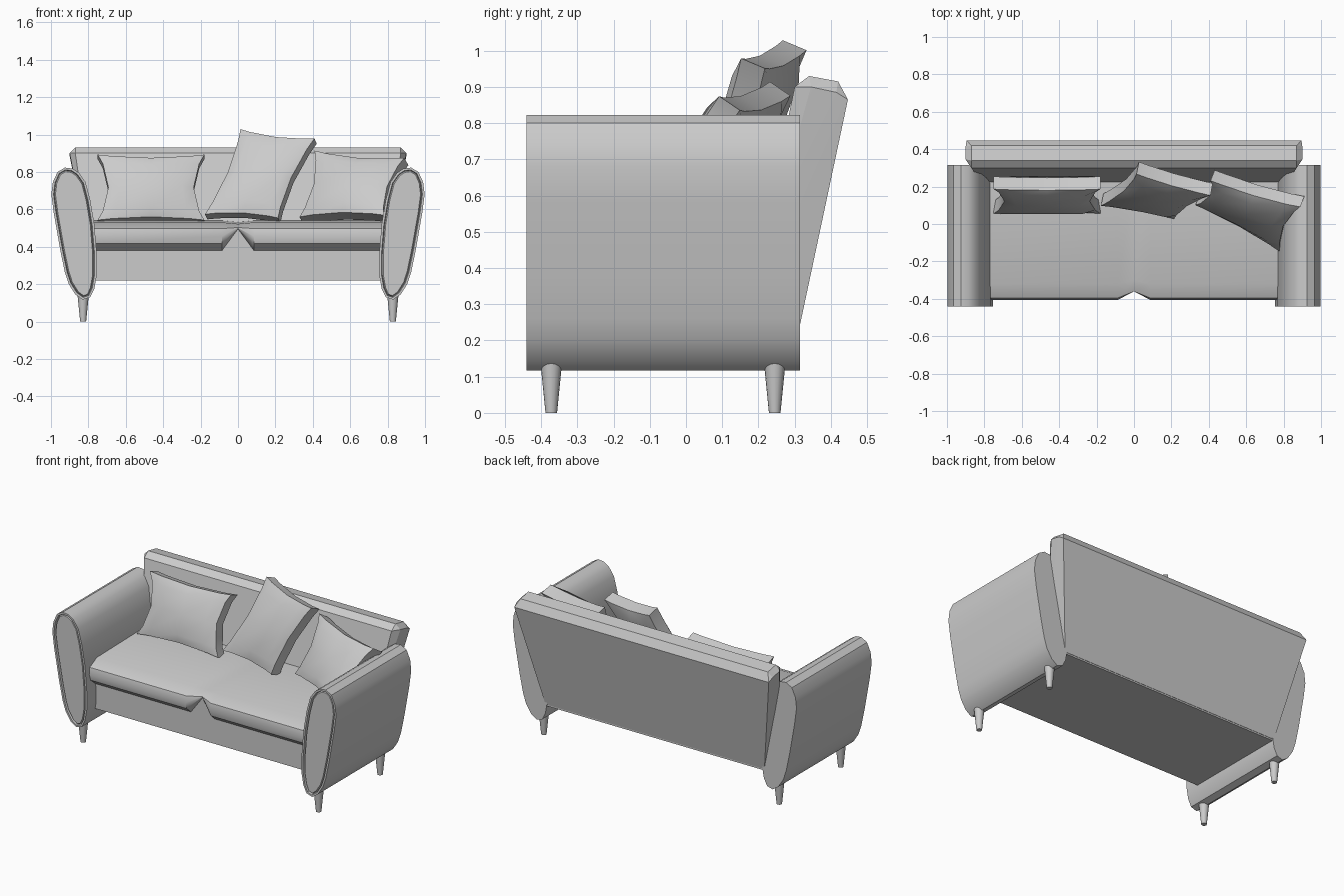
import bpy, bmesh, math
from mathutils import Vector

if "Cube" in bpy.data.objects:
    bpy.data.objects.remove(bpy.data.objects["Cube"])


def finish(name, bm, angle=35):
    bmesh.ops.recalc_face_normals(bm, faces=bm.faces)
    me = bpy.data.meshes.new(name)
    bm.to_mesh(me)
    bm.free()
    me.shade_smooth()
    me.set_sharp_from_angle(angle=math.radians(angle))
    ob = bpy.data.objects.new(name, me)
    bpy.context.collection.objects.link(ob)
    return ob


def loft(rings):
    """Skin closed rings of points and cap both ends."""
    bm = bmesh.new()
    vs = [[bm.verts.new(p) for p in r] for r in rings]
    n = len(rings[0])
    for a, b in zip(vs, vs[1:]):
        for i in range(n):
            j = (i + 1) % n
            bm.faces.new((a[i], a[j], b[j], b[i]))
    caps = [bm.faces.new(vs[0]), bm.faces.new(vs[-1])]
    bmesh.ops.recalc_face_normals(bm, faces=bm.faces)
    return bm, caps


# Arms: tilted oval profile pulled from front to back, with a piped front panel
ARM = [(.925, .823), (.965, .80), (.99, .745), (.998, .68), (.985, .58), (.95, .38),
       (.925, .26), (.905, .20), (.87, .145), (.83, .117), (.79, .13), (.768, .175),
       (.755, .25), (.755, .36), (.768, .52), (.79, .65), (.815, .745), (.85, .795), (.885, .818)]
for s, side in ((-1, "left"), (1, "right")):
    bm, caps = loft([[(s * x, y, z) for x, z in ARM] for y in (-.44, .315)])
    for t, d in ((.012, 0), (.004, -.014), (.006, .010)):
        bmesh.ops.inset_region(bm, faces=[caps[0]], thickness=t, depth=d)
    finish(side + "_arm", bm)

    # Tapered legs
    for y, end in ((-.372, "front"), (.245, "back")):
        bm = bmesh.new()
        bmesh.ops.create_cone(bm, cap_ends=True, segments=16, radius1=.016, radius2=.03, depth=.14)
        bmesh.ops.translate(bm, verts=bm.verts, vec=(s * .828, y, .07))
        finish(f"{side}_{end}_leg", bm)

# Base frame
bm = bmesh.new()
bmesh.ops.create_cube(bm, size=1)
bmesh.ops.scale(bm, verts=bm.verts, vec=(1.56, .66, .28))
bmesh.ops.translate(bm, verts=bm.verts, vec=(0, -.02, .36))
finish("base", bm)

# Seat cushions: one section, pinched where the two cushions meet
FULL = [(-.352, .38), (-.395, .417), (-.405, .455), (-.395, .497), (-.32, .53), (.27, .54), (.27, .40)]
SEAM = [(-.352, .495), (-.358, .498), (-.36, .50), (-.36, .503), (-.30, .522), (.27, .532), (.27, .40)]
rings = [[(x, y, z) for y, z in sec] for x, sec in
         ((-.78, FULL), (-.085, FULL), (0, SEAM), (.085, FULL), (.78, FULL))]
bm, _ = loft(rings)
finish("seat_cushions", bm, 30)

# Back: leaning slab with chamfered rim, narrower at the bottom
bm = bmesh.new()
for x, y, z in ((.77, .312, .23), (.895, .447, .865), (.87, .42, .915), (.87, .34, .93),
                (.90, .415, .885), (.90, .345, .90), (.87, .30, .90), (.77, .16, .23)):
    for s in (-1, 1):
        bm.verts.new((s * x, y, z))
bmesh.ops.convex_hull(bm, input=bm.verts)
bmesh.ops.dissolve_limit(bm, angle_limit=math.radians(2), verts=bm.verts, edges=bm.edges)
finish("back", bm, 5)


def pillow(name, tl, tr, br, bl, pinch_u=.10, pinch_v=.05, rim=.036, puff=.062):
    """Throw pillow across four corners: pinched sides, thick rim, puffed faces."""
    tl, tr, br, bl = map(Vector, (tl, tr, br, bl))
    normal = (tr - bl).cross(tl - br).normalized()
    steps = (0, .14, .5, .86, 1)
    n = len(steps)
    bm = bmesh.new()
    layers = []
    for side in (-1, 1):
        grid = []
        for v in steps:
            row = []
            for u in steps:
                bu, bv = 4 * u * (1 - u), 4 * v * (1 - v)
                pu = u + (.5 - u) * 2 * pinch_u * bv
                pv = v + (.5 - v) * 2 * pinch_v * bu
                p = bl.lerp(br, pu).lerp(tl.lerp(tr, pu), pv)
                h = rim + (puff - rim) * min(1, 2.2 * bu) * min(1, 2.2 * bv)
                row.append(bm.verts.new(p + normal * side * h))
            grid.append(row)
        for i in range(n - 1):
            for j in range(n - 1):
                bm.faces.new((grid[i][j], grid[i][j + 1], grid[i + 1][j + 1], grid[i + 1][j]))
        k = n - 1
        layers.append([grid[0][j] for j in range(k)] + [grid[i][k] for i in range(k)] +
                      [grid[k][k - j] for j in range(k)] + [grid[k - i][0] for i in range(k)])
    a, b = layers
    for i in range(len(a)):
        j = (i + 1) % len(a)
        bm.faces.new((a[i], a[j], b[j], b[i]))
    finish(name, bm, 30)


# Throw pillows: corners given top left, top right, bottom right, bottom left
pillow("left_pillow", (-.75, .22, .88), (-.18, .22, .88), (-.18, .09, .53), (-.75, .09, .53))
pillow("middle_pillow", (.02, .30, 1.015), (.415, .185, .965), (.22, .06, .54), (-.17, .13, .56), .07, .04)
pillow("right_pillow", (.42, .26, .895), (.90, .12, .855), (.79, -.12, .55), (.34, .13, .54), .08, .06)
